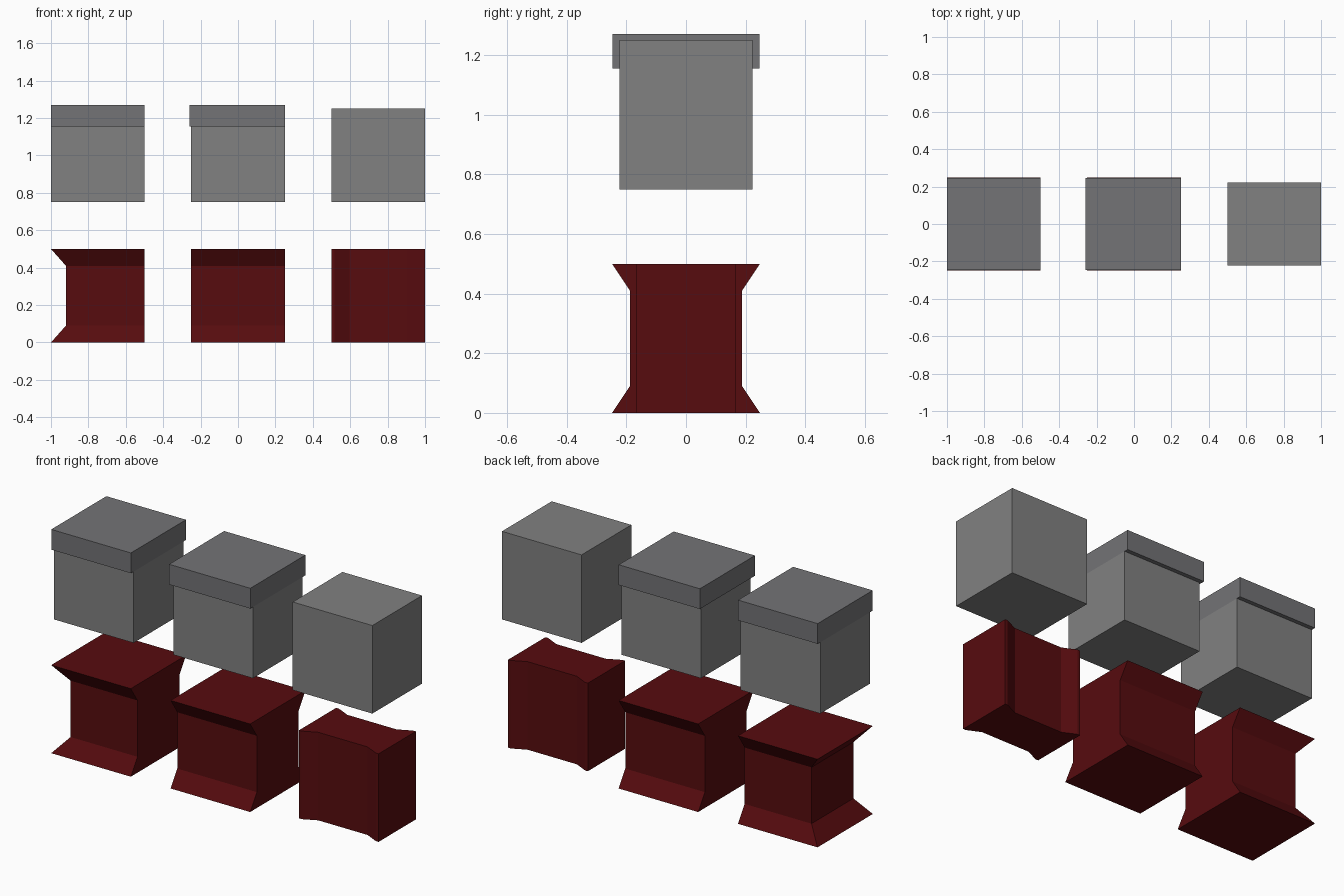
import bpy, bmesh

if "Cube" in bpy.data.objects:
    bpy.data.objects.remove(bpy.data.objects["Cube"])


def material(name, color):
    m = bpy.data.materials.new(name)
    m.diffuse_color = (*color, 1)
    m.use_nodes = True
    m.node_tree.nodes["Principled BSDF"].inputs["Base Color"].default_value = m.diffuse_color
    return m


red = material("dark_red", (0.095, 0.0035, 0.0045))
grey = material("mid_grey", (0.22, 0.22, 0.22))
lid_grey = material("lid_grey", (0.172, 0.172, 0.18))


def loft(name, rings, mat):
    """Closed solid skinned through equal-length rings of points."""
    bm = bmesh.new()
    vs = [[bm.verts.new(p) for p in ring] for ring in rings]
    n = len(vs[0])
    for a, b in zip(vs, vs[1:]):
        for i in range(n):
            j = (i + 1) % n
            bm.faces.new((a[i], a[j], b[j], b[i]))
    bm.faces.new(vs[0])
    bm.faces.new(vs[-1])
    bmesh.ops.recalc_face_normals(bm, faces=bm.faces)
    me = bpy.data.meshes.new(name)
    bm.to_mesh(me)
    bm.free()
    me.materials.append(mat)
    ob = bpy.data.objects.new(name, me)
    bpy.context.collection.objects.link(ob)
    return ob


def rect(x0, x1, y, z):
    return [(x0, -y, z), (x1, -y, z), (x1, y, z), (x0, y, z)]


def box(name, x0, x1, y, z0, z1, mat):
    return loft(name, [rect(x0, x1, y, z0), rect(x0, x1, y, z1)], mat)


# Lower row: counters with flared base and top; the end unit also flares at its left
for name, x0, x1, inset in (("end_counter", -1, -0.5, 0.08),
                            ("middle_counter", -0.25, 0.25, 0)):
    loft(name, [rect(x0, x1, 0.248, 0), rect(x0 + inset, x1, 0.188, 0.09),
                rect(x0 + inset, x1, 0.188, 0.41), rect(x0, x1, 0.248, 0.5)], red)

# Plain pedestal: upright prism with recessed front and back panels
side = [(0.5, 0.167), (0.517, 0.167), (0.595, 0.13),
        (0.905, 0.13), (0.983, 0.167), (1.0, 0.167)]
plan = [(x, -y) for x, y in side] + side[::-1]
loft("recessed_pedestal", [[(x, y, z) for x, y in plan] for z in (0, 0.5)], red)

# Upper row: box bodies; the lidded ones stop inside their lids
for name, x0, top in (("left_box", -1, 1.155), ("middle_box", -0.25, 1.155),
                      ("right_box", 0.5, 1.25)):
    box(name, x0, x0 + 0.5, 0.223, 0.75, top, grey)

# Overhanging lids
box("left_lid", -1, -0.5, 0.247, 1.155, 1.27, lid_grey)
box("middle_lid", -0.26, 0.25, 0.247, 1.155, 1.27, lid_grey)
